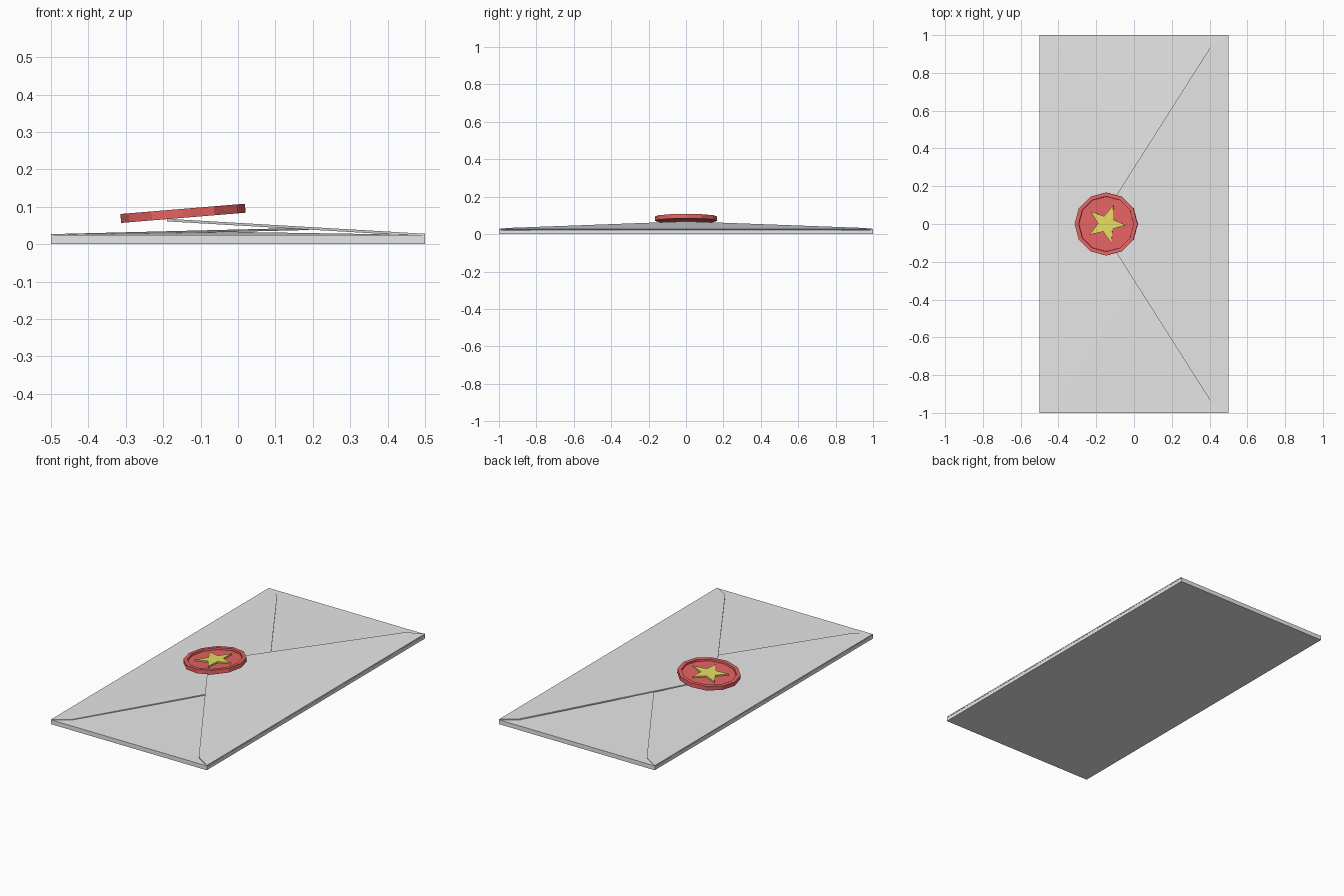
import bpy, bmesh, math
from mathutils import Matrix

if "Cube" in bpy.data.objects:
    bpy.data.objects.remove(bpy.data.objects["Cube"])


def material(name, rgb):
    m = bpy.data.materials.new(name)
    m.diffuse_color = (*rgb, 1)
    m.use_nodes = True
    m.node_tree.nodes["Principled BSDF"].inputs["Base Color"].default_value = m.diffuse_color
    return m


PAPER = material("paper_white", (0.8, 0.8, 0.8))
WAX = material("wax_red", (0.8, 0.125, 0.125))
GOLD = material("star_yellow", (0.8, 0.72, 0.125))


def finish(name, bm, mat, matrix=Matrix()):
    bmesh.ops.recalc_face_normals(bm, faces=bm.faces)
    me = bpy.data.meshes.new(name)
    bm.to_mesh(me)
    bm.free()
    me.materials.append(mat)
    ob = bpy.data.objects.new(name, me)
    ob.matrix_world = matrix
    bpy.context.collection.objects.link(ob)
    return ob


def plate(name, pts, height, thick, mat, matrix=Matrix()):
    """Outline in x/y, underside following height(x, y), given thickness."""
    bm = bmesh.new()
    low = [bm.verts.new((x, y, height(x, y))) for x, y in pts]
    top = [bm.verts.new((x, y, height(x, y) + thick)) for x, y in pts]
    bm.faces.new(low[::-1])
    bm.faces.new(top)
    for i in range(len(pts)):
        j = (i + 1) % len(pts)
        bm.faces.new((low[i], low[j], top[j], top[i]))
    return finish(name, bm, mat, matrix)


# envelope body
plate("envelope_body", [(-.5, -1), (.5, -1), (.5, 1), (-.5, 1)],
      lambda x, y: 0, 0.02, PAPER)

# short end flaps, lowest layer
for name, s in (("front_flap", -1), ("back_flap", 1)):
    plate(name, [(-.5, s), (.5, s), (.44, .9 * s), (0, .2 * s), (-.44, .9 * s)],
          lambda x, y: 0.019 + 0.0095 * (1 - abs(y)), 0.006, PAPER)

# long side flaps, the right one overlapping the left one
for name, s, z0, rise, thick in (("left_flap", -1, .021, .017, .006),
                                 ("right_flap", 1, .021, .040, .007)):
    plate(name, [(.5 * s, -1), (.5 * s, 1), (.41 * s, .945),
                 (-.19 * s, 0), (.41 * s, -.945)],
          lambda x, y: z0 + rise * (.5 - s * x) / .69, thick, PAPER)

# tilted wax seal with a sunken centre
TILT = Matrix.Translation((-.147, 0, .0825)) @ Matrix.Rotation(math.radians(-4.7), 4, 'Y')
bm = bmesh.new()
bmesh.ops.create_cone(bm, cap_ends=True, segments=12, radius1=.167, radius2=.167, depth=.024)
bm.normal_update()
centre = max(bm.faces, key=lambda f: f.normal.z)
bmesh.ops.inset_individual(bm, faces=[centre], thickness=.021, depth=0)
bmesh.ops.inset_individual(bm, faces=[centre], thickness=.001, depth=-.011)
finish("wax_seal", bm, WAX, TILT)

# raised star on the seal
star = []
for i in range(10):
    a = math.radians(-3 + 36 * i)
    r = .043 if i % 2 else .106
    star.append((r * math.cos(a), r * math.sin(a)))
plate("seal_star", star, lambda x, y: 0, .009, GOLD, TILT)
